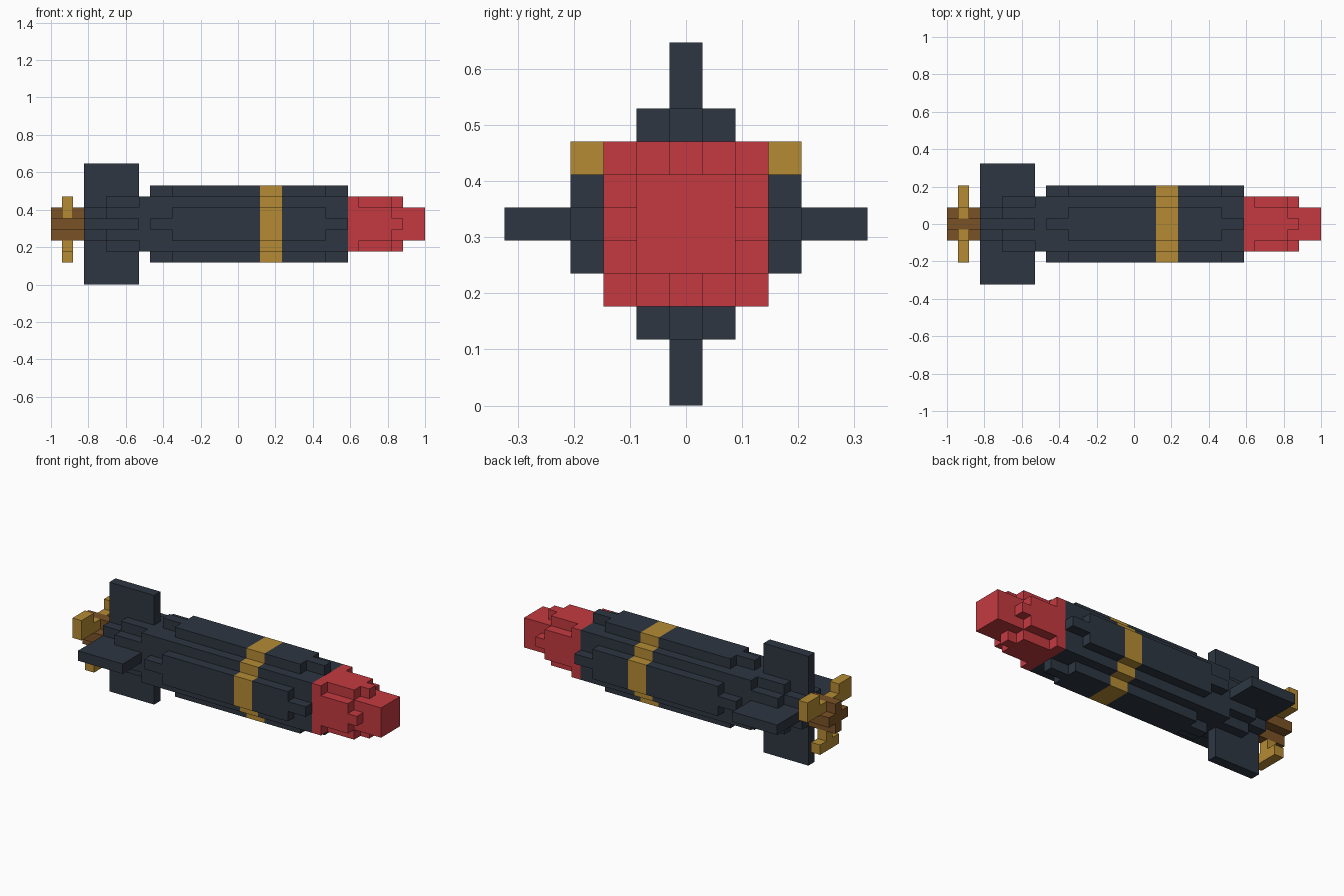
import bpy

if "Cube" in bpy.data.objects:
    bpy.data.objects.remove(bpy.data.objects["Cube"])

U = 1 / 17          # one block
ZC = 5.5 * U        # height of the long axis


def material(name, rgb):
    m = bpy.data.materials.new(name)
    m.diffuse_color = (*rgb, 1)
    m.use_nodes = True
    m.node_tree.nodes["Principled BSDF"].inputs["Base Color"].default_value = m.diffuse_color
    return m


DARK = material("dark slate", (0.026, 0.037, 0.053))
RED = material("warhead red", (0.552, 0.042, 0.051))
GOLD = material("brass", (0.462, 0.258, 0.034))
BROWN = material("bronze brown", (0.195, 0.084, 0.019))


def prism(name, x0, x1, outline, mat):
    """Extrude a (y, z) outline, counter-clockwise seen from +x, along x (block units)."""
    n = len(outline)
    verts = [(x * U, y * U, z * U + ZC) for x in (x0, x1) for y, z in outline]
    faces = [tuple(reversed(range(n))), tuple(range(n, 2 * n))]
    faces += [(i, (i + 1) % n, n + (i + 1) % n, n + i) for i in range(n)]
    me = bpy.data.meshes.new(name)
    me.from_pydata(verts, [], faces)
    me.materials.append(mat)
    ob = bpy.data.objects.new(name, me)
    bpy.context.collection.objects.link(ob)
    return ob


def box(name, x0, x1, y0, y1, z0, z1, mat):
    prism(name, x0, x1, [(y0, z0), (y1, z0), (y1, z1), (y0, z1)], mat)


def stepped(widths):
    """Stepped round section; widths[k] is the half width in blocks of rows +k and -k."""
    n = len(widths) - 1
    right = []
    for k in range(-n, n + 1):
        y = widths[abs(k)] + 0.5
        if right and right[-1][0] == y:
            right[-1] = (y, k + 0.5)
        else:
            right += [(y, k - 0.5), (y, k + 0.5)]
    return right + [(-y, z) for y, z in reversed(right)]


# hull segments from tail to nose
HULL = [
    ("propeller_shaft", -17, -14, [1, 0], BROWN),
    ("tail_cone", -14, -12, [1, 1], DARK),
    ("tail_section", -12, -9, [2, 2, 1], DARK),
    ("tail_collar", -9, -8, [2, 2, 2], DARK),
    ("rear_taper", -8, -6, [3, 2, 2, 0], DARK),
    ("rear_body", -6, 2, [3, 3, 2, 1], DARK),
    ("brass_band", 2, 4, [3, 3, 2, 1], GOLD),
    ("front_body", 4, 8, [3, 3, 2, 1], DARK),
    ("front_taper", 8, 10, [3, 2, 2, 0], DARK),
    ("warhead_base", 10, 11, [2, 2, 2], RED),
    ("warhead_body", 11, 14, [2, 2, 1], RED),
    ("warhead_taper", 14, 15, [2, 1, 0], RED),
    ("warhead_tip", 15, 17, [1, 1], RED),
]
for name, x0, x1, widths, mat in HULL:
    prism(name, x0, x1, stepped(widths), mat)

# four tail fins
for s, side, end in ((1, "left", "top"), (-1, "right", "bottom")):
    a, b = sorted((1.5 * s, 5.5 * s))
    box(end + "_fin", -14, -9, -0.5, 0.5, a, b, DARK)
    box(side + "_fin", -14, -9, a, b, -0.5, 0.5, DARK)

# three propeller blades: two raised side blades and one below
for s, side in ((1, "left"), (-1, "right")):
    a, b = sorted((0.5 * s, 1.5 * s))
    box(side + "_blade_arm", -16, -15, a, b, 0.5, 1.5, GOLD)
    a, b = sorted((1.5 * s, 3.5 * s))
    box(side + "_blade_tip", -16, -15, a, b, 0.5, 2.5, GOLD)
box("bottom_blade_arm", -16, -15, -0.5, 0.5, -2.5, -1.5, GOLD)
box("bottom_blade_tip", -16, -15, -1.5, 1.5, -3.5, -2.5, GOLD)
